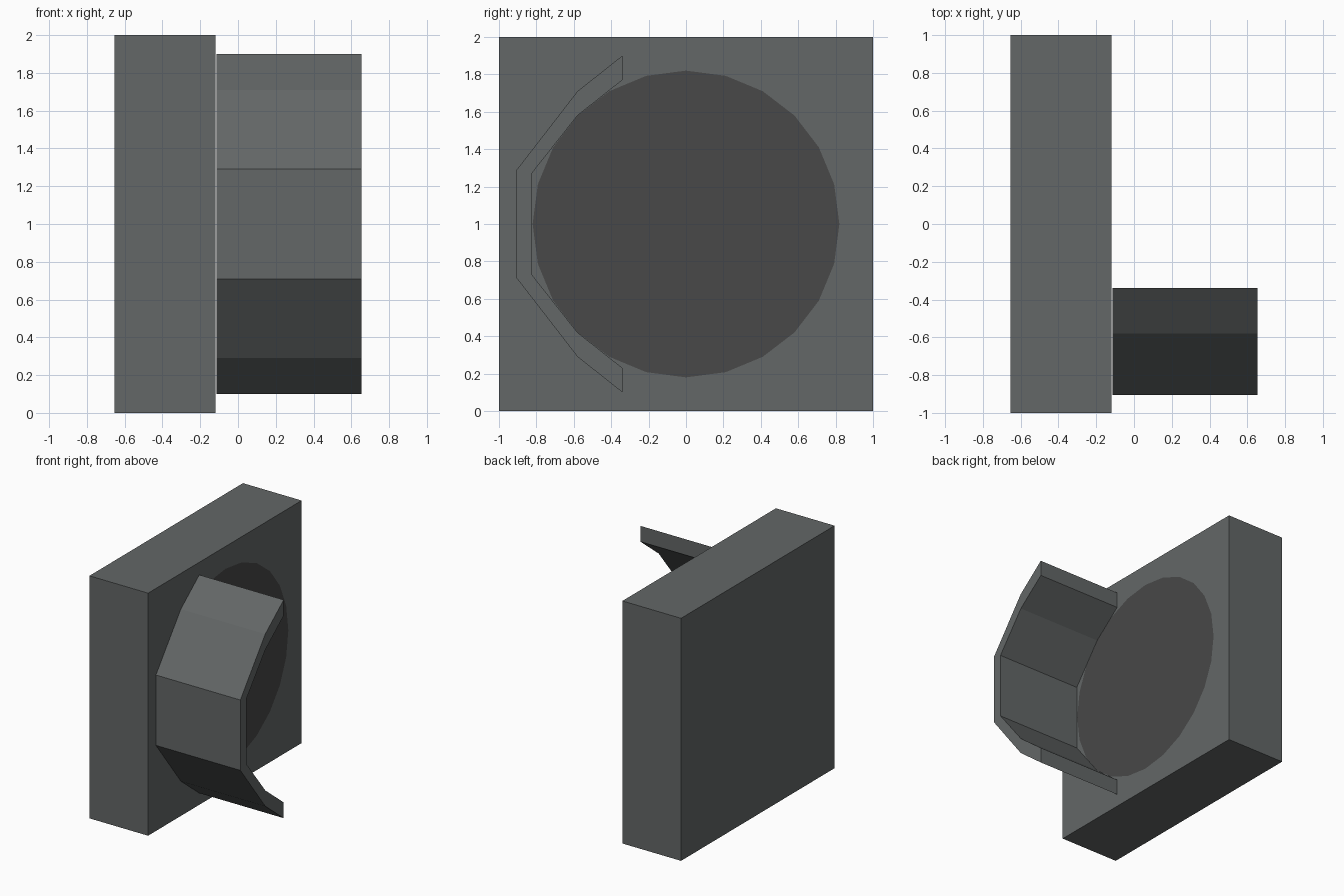
import bpy, bmesh, math

if "Cube" in bpy.data.objects:
    bpy.data.objects.remove(bpy.data.objects["Cube"])


def material(name, rgb):
    m = bpy.data.materials.new(name)
    m.diffuse_color = (*rgb, 1)
    m.use_nodes = True
    m.node_tree.nodes["Principled BSDF"].inputs["Base Color"].default_value = m.diffuse_color
    return m


def make_object(name, bm, mat):
    bmesh.ops.recalc_face_normals(bm, faces=bm.faces[:])
    mesh = bpy.data.meshes.new(name)
    bm.to_mesh(mesh)
    bm.free()
    mesh.materials.append(mat)
    obj = bpy.data.objects.new(name, mesh)
    bpy.context.collection.objects.link(obj)
    return obj


def extrude_x(name, outer, inner, x0, x1, mat):
    """Closed strip between matching outer and inner YZ paths, extruded along x."""
    bm = bmesh.new()
    rows = [[bm.verts.new((x, y, z)) for y, z in path]
            for x, path in ((x0, outer), (x1, outer), (x1, inner), (x0, inner))]
    for r in range(4):
        a, b = rows[r], rows[(r + 1) % 4]
        for i in range(len(outer) - 1):
            bm.faces.new((a[i], a[i + 1], b[i + 1], b[i]))
    for end in (0, -1):
        bm.faces.new([row[end] for row in rows])
    return make_object(name, bm, mat)


def mirrored(half):
    """Mirror a half path about the lamp centre height z = 1."""
    return half + [(y, 2 - z) for y, z in reversed(half)]


housing_grey = material("housing_grey", (0.125, 0.135, 0.135))
lens_grey = material("lens_grey", (0.065, 0.065, 0.065))

BACK, FACE, TIP = -0.655, -0.12, 0.655

# Square housing
bm = bmesh.new()
bmesh.ops.create_cube(bm, size=1)
for v in bm.verts:
    v.co.x = FACE if v.co.x > 0 else BACK
    v.co.y *= 2
    v.co.z = v.co.z * 2 + 1
make_object("housing", bm, housing_grey)

# Flat 24-sided lens just in front of the housing
bm = bmesh.new()
ring = [bm.verts.new((FACE + 0.005,
                      0.82 * math.cos(math.tau * i / 24),
                      1 + 0.82 * math.sin(math.tau * i / 24))) for i in range(24)]
bm.faces.new(ring)
lens = make_object("lens", bm, lens_grey)
if lens.data.polygons[0].normal.x < 0:
    lens.data.flip_normals()

# Faceted hood around one side of the lens
outer = mirrored([(-0.34, 1.90), (-0.58, 1.71), (-0.905, 1.29)])
inner = mirrored([(-0.34, 1.77), (-0.58, 1.58), (-0.825, 1.27)])
extrude_x("hood", outer, inner, FACE + 0.005, TIP, housing_grey)
